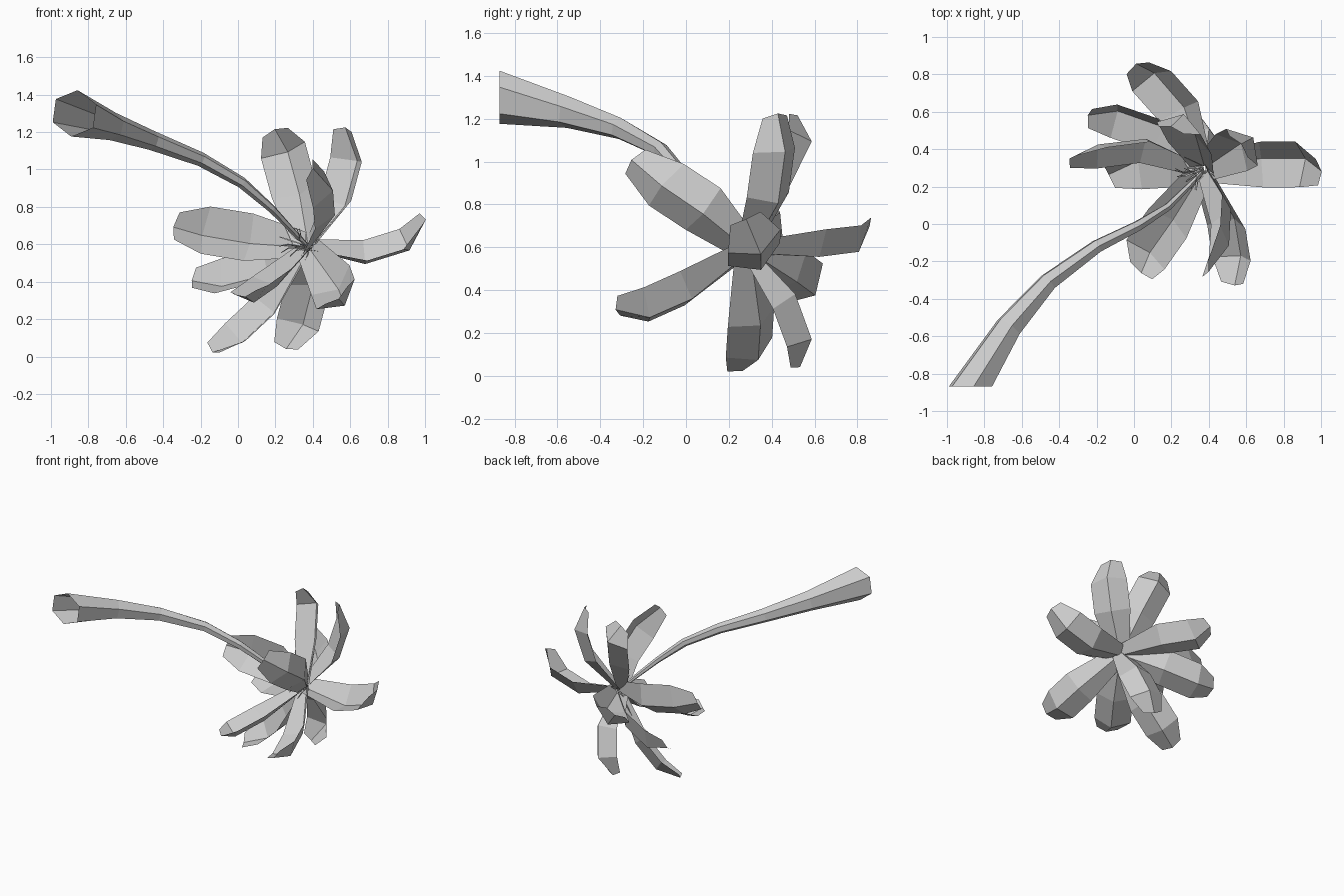
import bpy, bmesh, random
from math import cos, sin, tau
from mathutils import Vector

random.seed(4)
cube = bpy.data.objects.get("Cube")
if cube:
    bpy.data.objects.remove(cube)

grey = bpy.data.materials.new("light_grey")
grey.use_nodes = True
grey.diffuse_color = (0.6, 0.6, 0.6, 1)
grey.node_tree.nodes["Principled BSDF"].inputs["Base Color"].default_value = (0.6, 0.6, 0.6, 1)

AXIS = Vector((-0.55, -0.55, 0.63)).normalized()   # the way the blossom opens
HEART = Vector((0.37, 0.29, 0.59))


def loft(name, rows, closed=False):
    """Skin a list of equal rows of points with quads."""
    bm = bmesh.new()
    rings = [[bm.verts.new(p) for p in row] for row in rows]
    n = len(rings[0])
    for a, b in zip(rings, rings[1:]):
        for i in range(n if closed else n - 1):
            j = (i + 1) % n
            bm.faces.new((a[i], a[j], b[j], b[i]))
    mesh = bpy.data.meshes.new(name)
    bm.to_mesh(mesh)
    bm.free()
    mesh.materials.append(grey)
    obj = bpy.data.objects.new(name, mesh)
    bpy.context.collection.objects.link(obj)
    return obj


def petal(name, shoulder, knee, tip, across=None, size=1):
    """Deeply keeled sheet that widens from the heart and curls at the blunt tip."""
    path = [Vector(p) for p in (shoulder, knee, tip)]
    path.insert(0, HEART.lerp(path[0], 0.05))
    whole = (path[2] - HEART).normalized()
    side = Vector(across) if across else whole.cross(AXIS)
    side = (side - whole * side.dot(whole)).normalized()
    rows = []
    for i, (p, half, keel) in enumerate(zip(path, (0.07, 0.13, 0.13, 0.075),
                                            (0.02, 0.05, 0.05, 0.015))):
        along = path[min(i + 1, 3)] - path[max(i - 1, 0)]
        out = along.cross(side).normalized()
        if out.dot(AXIS) > 0:
            out = -out
        point = along.normalized() * (0.012 if i == 3 else 0)
        edge = side * half * size
        rows.append((p - edge - out * keel * 0.6,
                     p + out * keel + point,
                     p + edge - out * keel * 0.6))
    # Wind the sheet so that its inner side faces the blossom axis
    if (rows[1][1] - rows[1][0]).cross(rows[2][0] - rows[1][0]).dot(AXIS) < 0:
        rows = [row[::-1] for row in rows]
    loft(name, rows)


# Petals
petal("upper_petal", (0.31, 0.43, 0.88), (0.25, 0.54, 1.10), (0.20, 0.51, 1.20),
      (0.9, -0.35, 0.12))
petal("upper_left_petal", (0.54, 0.40, 0.83), (0.60, 0.43, 1.05), (0.565, 0.42, 1.21))
petal("back_petal", (0.25, 0.61, 0.60), (0.10, 0.78, 0.62), (0.02, 0.84, 0.70),
      (0.9, 0.3, 0.45))
petal("back_right_petal", (0.13, 0.49, 0.47), (-0.10, 0.57, 0.41), (-0.235, 0.57, 0.415))
petal("right_petal", (0.06, 0.41, 0.625), (-0.18, 0.38, 0.665), (-0.33, 0.34, 0.695),
      (0, 0.42, 0.9), 1.08)
petal("left_petal", (0.68, 0.33, 0.54), (0.89, 0.33, 0.605), (0.985, 0.28, 0.73),
      (0, 0.9, 0.4), 1.03)
petal("front_right_petal", (0.19, 0.01, 0.42), (0.07, -0.16, 0.335), (0.04, -0.25, 0.335))
petal("front_left_petal", (0.51, 0.00, 0.39), (0.54, -0.18, 0.31), (0.53, -0.315, 0.32))
petal("front_upper_petal", (0.47, 0.08, 0.77), (0.46, -0.10, 0.89), (0.39, -0.24, 1.0))
petal("lower_right_petal", (0.16, 0.32, 0.26), (0.0, 0.31, 0.11), (-0.13, 0.26, 0.04))
petal("lower_petal", (0.38, 0.47, 0.36), (0.33, 0.54, 0.17), (0.26, 0.52, 0.055),
      (0.85, -0.45, 0), 0.95)

# Stalk: open hexagonal tube, its wide end cut square to the front
stalk_path = [(-0.875, -0.87, 1.30, 0.125), (-0.67, -0.55, 1.23, 0.075),
              (-0.46, -0.31, 1.155, 0.052), (-0.20, -0.12, 1.055, 0.038),
              (0.02, -0.01, 0.93, 0.03), (0.18, 0.09, 0.79, 0.022),
              (0.36, 0.27, 0.60, 0.012)]
centres = [Vector(p[:3]) for p in stalk_path]
rings = []
for i, c in enumerate(centres):
    along = centres[min(i + 1, 6)] - centres[max(i - 1, 0)]
    facing = Vector((0, 1, 0)) if i == 0 else along.normalized()
    u = Vector((0, 0, 1)).cross(facing).normalized()
    v = facing.cross(u)
    rings.append([c + (u * cos(tau * k / 6 + 0.66) + v * sin(tau * k / 6 + 0.66))
                  * stalk_path[i][3] for k in range(6)])
loft("stalk", rings, closed=True)

# Stamens: thin bent strands around the foot of the stalk
lean = Vector((-0.8, -0.45, 0.25)).normalized()
u = lean.orthogonal().normalized()
v = lean.cross(u)
for k in range(10):
    spread = u * cos(tau * k / 10) + v * sin(tau * k / 10)
    reach = random.uniform(0.05, 0.11)
    foot = HEART + spread * 0.01
    bend = foot + lean * reach + spread * 0.03
    end = bend + lean * 0.03 + spread * 0.04
    strand = spread.cross(lean)
    loft("stamen_%d" % (k + 1),
         [[p + strand * w * cos(tau * j / 3) + spread * w * sin(tau * j / 3)
           for j in range(3)] for p, w in ((foot, 0.004), (bend, 0.005), (end, 0.003))],
         closed=True)
